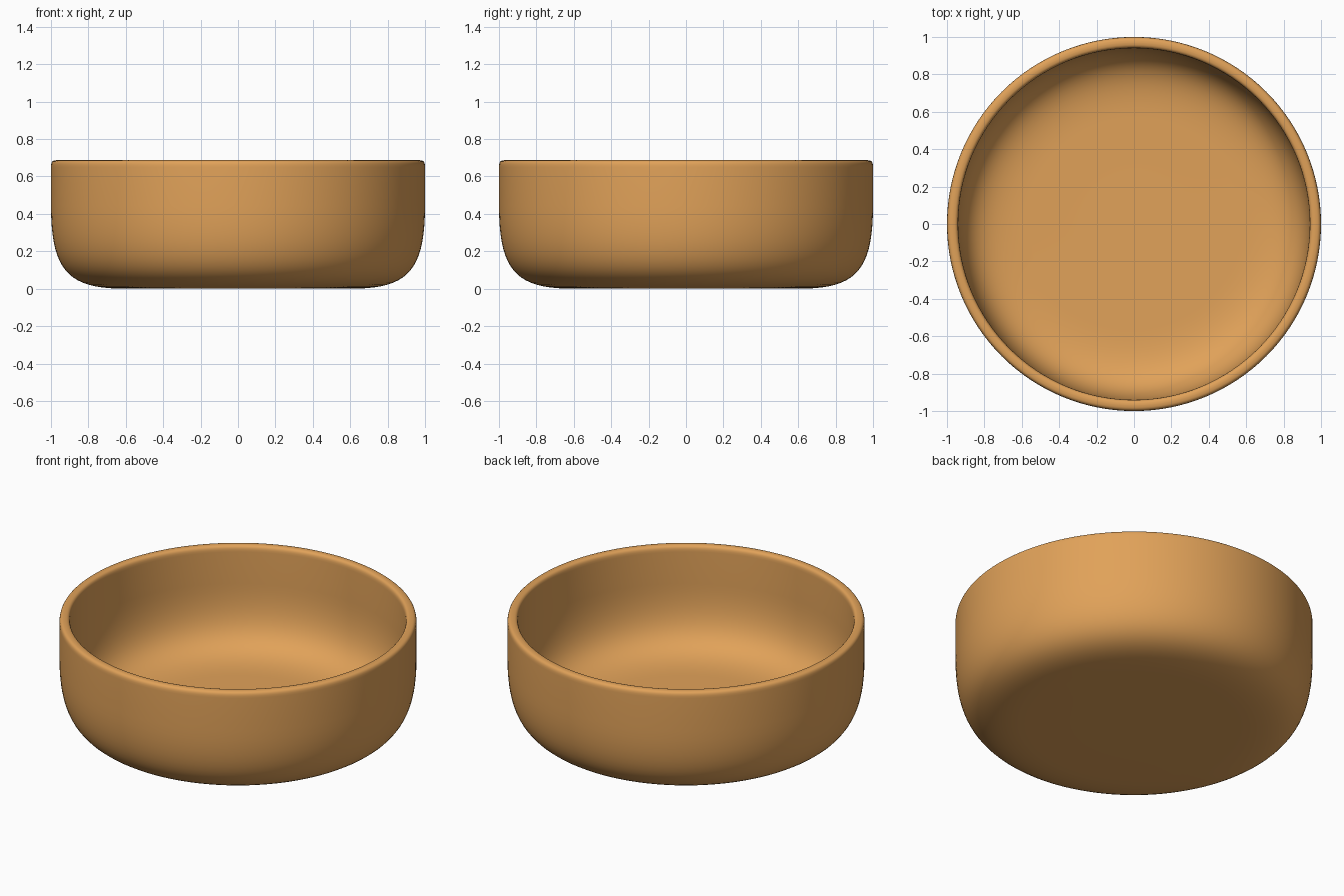
import bpy, bmesh, math
from mathutils import Vector
from mathutils.geometry import interpolate_bezier

if "Cube" in bpy.data.objects:
    bpy.data.objects.remove(bpy.data.objects["Cube"])


def curve(a, b, c, d, n):
    pts = [Vector((x, 0, z)) for x, z in (a, b, c, d)]
    return [(p.x, p.z) for p in interpolate_bezier(*pts, n)]


# Bowl cross-section: underside, outer wall, rounded rim, inner wall, floor
profile = [(0, 0.005), (0.3, 0.005)]
profile += curve((0.6, 0.005), (0.9, 0.005), (1.0, 0.09), (1.0, 0.45), 20)
profile += curve((1.0, 0.655), (1.0, 0.683), (0.993, 0.692), (0.97, 0.692), 7)
profile += curve((0.968, 0.692), (0.947, 0.692), (0.94, 0.683), (0.94, 0.655), 7)
profile += curve((0.94, 0.46), (0.94, 0.14), (0.84, 0.065), (0.56, 0.065), 20)
profile += [(0.28, 0.065), (0, 0.065)]
profile = [(r, max(0, z - 0.005)) for r, z in profile]

# Revolve the section around z
bm = bmesh.new()
verts = [bm.verts.new((r, 0, z)) for r, z in profile]
edges = [bm.edges.new(pair) for pair in zip(verts, verts[1:])]
bmesh.ops.spin(bm, geom=verts + edges, cent=(0, 0, 0), axis=(0, 0, 1),
               angle=math.tau, steps=128, use_duplicate=False)
bmesh.ops.remove_doubles(bm, verts=bm.verts[:], dist=0.0005)
bmesh.ops.recalc_face_normals(bm, faces=bm.faces[:])
for f in bm.faces:
    f.smooth = True
mesh = bpy.data.meshes.new("bowl")
bm.to_mesh(mesh)
bm.free()

bowl = bpy.data.objects.new("bowl", mesh)
bpy.context.collection.objects.link(bowl)

# Warm tan colour
mat = bpy.data.materials.new("tan_clay")
mat.diffuse_color = (0.75, 0.36, 0.1, 1)
mat.use_nodes = True
mat.node_tree.nodes["Principled BSDF"].inputs["Base Color"].default_value = mat.diffuse_color
mesh.materials.append(mat)
